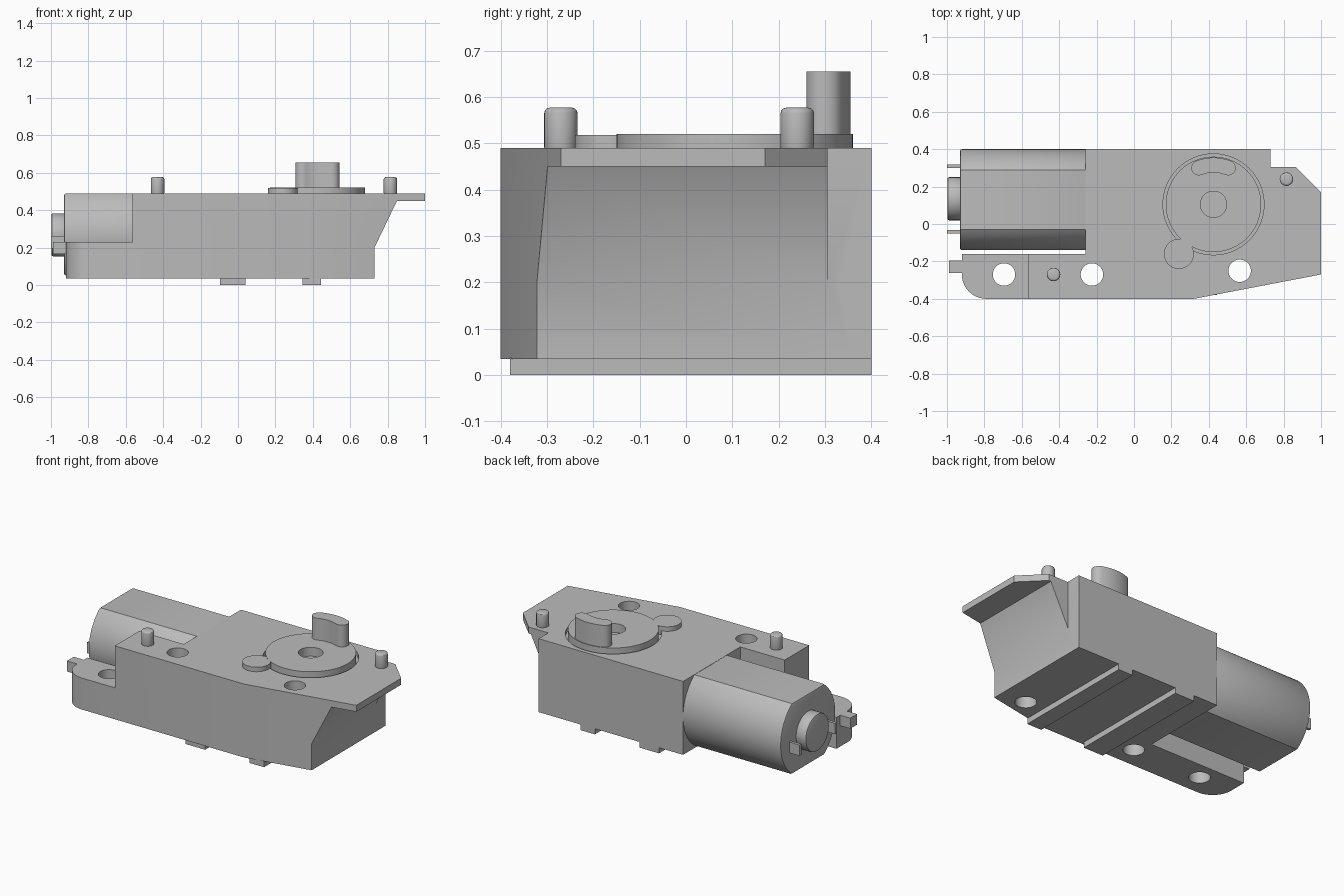
import bpy, bmesh
from math import sin, cos, pi, radians, sqrt, asin
from mathutils import Matrix, Vector

default = bpy.data.objects.get("Cube")
if default:
    bpy.data.objects.remove(default)

grey = bpy.data.materials.new("grey plastic")
grey.use_nodes = True
grey.diffuse_color = (0.5, 0.5, 0.5, 1)
grey.node_tree.nodes["Principled BSDF"].inputs["Base Color"].default_value = (0.5, 0.5, 0.5, 1)

# Axis frames: local x, y, extrusion direction
UP = Matrix.Identity(3)
ALONG_Y = Matrix(((1, 0, 0), (0, 0, 1), (0, 1, 0)))
ALONG_X = Matrix(((0, 0, 1), (1, 0, 0), (0, 1, 0)))


def arc(cx, cy, r, start, end, n):
    return [(cx + r * cos(radians(start + (end - start) * i / n)),
             cy + r * sin(radians(start + (end - start) * i / n))) for i in range(n + 1)]


def circle(cx, cy, r, n=48):
    return arc(cx, cy, r, 0, 360, n)[:-1]


def prism(name, outline, low, high, frame=UP):
    """Extrude a closed outline between two levels of a frame."""
    bm = bmesh.new()
    base = bm.faces.new([bm.verts.new(frame @ Vector((a, b, low))) for a, b in outline])
    top = bmesh.ops.extrude_face_region(bm, geom=[base])["geom"]
    bmesh.ops.translate(bm, vec=frame @ Vector((0, 0, high - low)),
                        verts=[v for v in top if isinstance(v, bmesh.types.BMVert)])
    bmesh.ops.recalc_face_normals(bm, faces=bm.faces)
    mesh = bpy.data.meshes.new(name)
    bm.to_mesh(mesh)
    bm.free()
    mesh.materials.append(grey)
    obj = bpy.data.objects.new(name, mesh)
    bpy.context.collection.objects.link(obj)
    return obj


def box(name, x0, x1, y0, y1, z0, z1):
    return prism(name, [(x0, y0), (x1, y0), (x1, y1), (x0, y1)], z0, z1)


def apply(obj, mod):
    bpy.context.view_layer.objects.active = obj
    bpy.ops.object.modifier_apply(modifier=mod.name)


def cut(obj, cutter):
    cutter.hide_render = True
    mod = obj.modifiers.new("cut", "BOOLEAN")
    mod.operation, mod.solver, mod.object = "DIFFERENCE", "EXACT", cutter
    apply(obj, mod)
    bpy.data.objects.remove(cutter)


def soften(obj, width, segments=3):
    mod = obj.modifiers.new("soften", "BEVEL")
    mod.width, mod.segments, mod.limit_method = width, segments, "ANGLE"
    mod.angle_limit = radians(60)
    apply(obj, mod)


TOP, BASE = 0.49, 0.035
HUB = (0.425, 0.105)

# Housing with its long front arm, rounded end and right flange
outline = arc(-0.79, -0.27, 0.13, 180, 270, 12) + [
    (0.32, -0.4), (1.0, -0.27), (1.0, 0.17), (0.865, 0.305), (0.73, 0.305),
    (0.73, 0.4), (-0.26, 0.4), (-0.26, -0.16), (-0.92, -0.16)]
housing = prism("housing", outline, BASE, TOP)
cut(housing, box("arm_step_cutter", -1.1, -0.565, -0.6, 0, 0.23, 0.7))
cut(housing, prism("flange_cutter", [(0.73, -0.1), (0.73, 0.2), (0.85, 0.45), (1.2, 0.45),
                                     (1.2, -0.1)], -0.6, 0.36, ALONG_Y))
for x, y in ((-0.695, -0.27), (-0.225, -0.27), (0.565, -0.25)):
    cut(housing, prism("hole_cutter", circle(x, y, 0.06), -0.2, 0.8))
cut(housing, prism("recess_cutter", circle(*HUB, 0.27, 64), 0.465, 0.8))

# Ridges under the base
for name, x0, x1 in (("middle_ridge", -0.095, 0.04), ("right_ridge", 0.345, 0.445)):
    box(name, x0, x1, -0.38, 0.4, 0, BASE + 0.003)

# Output disc with a blind centre bore, and the small disc beside it
disc = prism("output_disc", circle(*HUB, 0.255, 64), 0.44, 0.52)
cut(disc, prism("bore_cutter", circle(*HUB, 0.07), 0.45, 0.8))
prism("small_disc", circle(0.24, -0.16, 0.08), 0.46, 0.518)

# Kidney-shaped crank pin following the disc
hx, hy = HUB
end_x, end_y = 0.21 * sin(radians(22)), 0.21 * cos(radians(22))
kidney = (arc(hx, hy, 0.25, 68, 112, 16)
          + arc(hx - end_x, hy + end_y, 0.04, 112, 292, 12)[1:]
          + arc(hx, hy, 0.17, 112, 68, 16)[1:]
          + arc(hx + end_x, hy + end_y, 0.04, -112, 68, 12)[1:-1])
prism("crank_pin", kidney, 0.51, 0.655)

# Locating pins
for name, x, y in (("left_pin", -0.43, -0.27), ("right_pin", 0.815, 0.24)):
    soften(prism(name, circle(x, y, 0.036, 32), 0.48, 0.577), 0.012)

# Motor can: a cylinder with flat top and bottom
my, mz, r = 0.13, 0.27, 0.27
flat = 54
can = arc(my, mz, r, -flat, flat, 28) + arc(my, mz, r, 180 - flat, 180 + flat, 28)
soften(prism("motor_can", can, -0.93, -0.25, ALONG_X), 0.01, 2)
soften(prism("motor_boss", circle(0.135, 0.268, 0.115), -0.998, -0.92, ALONG_X), 0.01, 2)
for name, y in (("back_terminal", 0.308), ("front_terminal", -0.042)):
    box(name, -1.0, -0.92, y - 0.009, y + 0.009, 0.195, 0.262)

# Tab on the end of the arm
box("arm_tab", -0.99, -0.91, -0.262, -0.195, 0.165, 0.23)

# Smooth the curved walls and keep the hard edges
for obj in bpy.context.view_layer.objects:
    obj.select_set(obj.type == "MESH")
    if obj.type == "MESH":
        bpy.context.view_layer.objects.active = obj
bpy.ops.object.shade_smooth_by_angle(angle=radians(30))
